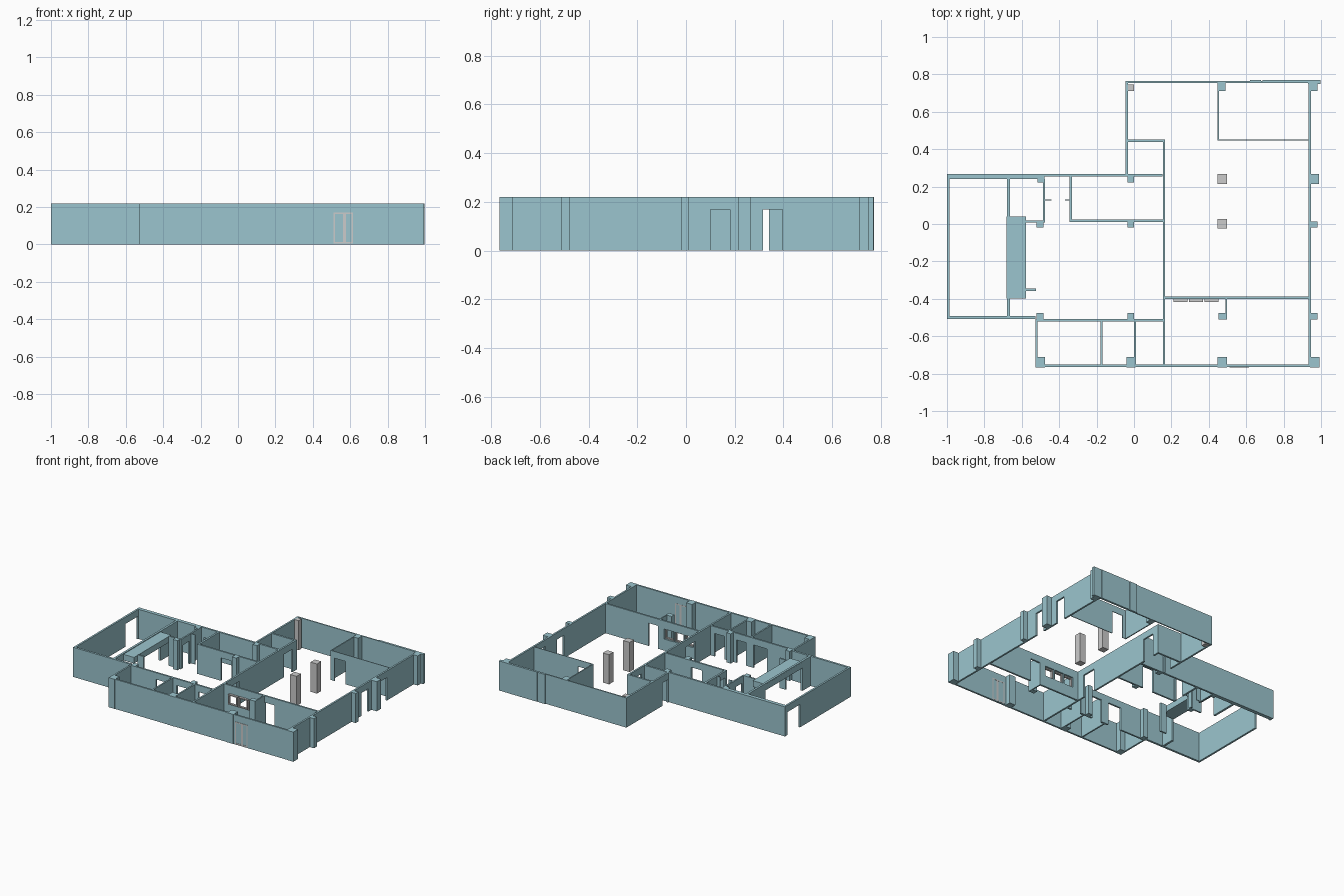
import bpy, bmesh
from mathutils import Matrix, Vector

H = 0.22     # wall height
D = 0.17     # door head height
teal = bpy.data.materials.new("wall_teal")
teal.diffuse_color = (0.33, 0.56, 0.62, 1)


def add_box(bm, x0, x1, y0, y1, z0=0, z1=H):
    c = Vector(((x0 + x1) / 2, (y0 + y1) / 2, (z0 + z1) / 2))
    m = Matrix.Translation(c) @ Matrix.Diagonal((x1 - x0, y1 - y0, z1 - z0, 1))
    bmesh.ops.create_cube(bm, size=1, matrix=m)


def finish(name, bm, mat=teal):
    me = bpy.data.meshes.new(name)
    bm.to_mesh(me)
    bm.free()
    ob = bpy.data.objects.new(name, me)
    bpy.context.collection.objects.link(ob)
    if mat:
        me.materials.append(mat)
    return ob


def boxes(name, items, mat=teal):
    bm = bmesh.new()
    for b in items:
        add_box(bm, *b)
    return finish(name, bm, mat)


def wall(name, axis, a0, a1, c0, c1, openings=()):
    """Wall along an axis, c0..c1 thick; openings are (start, end, sill, head)."""
    bm = bmesh.new()

    def part(a, b, z0, z1):
        if b - a > 1e-4 and z1 - z0 > 1e-4:
            add_box(bm, *((a, b, c0, c1) if axis == 'x' else (c0, c1, a, b)), z0, z1)
    pos = a0
    for s, e, lo, hi in sorted(openings):
        part(pos, s, 0, H)
        part(s, e, 0, lo)
        part(s, e, hi, H)
        pos = e
    part(pos, a1, 0, H)
    return finish(name, bm)


def door(a, b):
    return (a, b, 0, D)


# outer walls of the left wing
wall("left_wall", 'y', -0.508, 0.267, -1.0, -0.986, [door(0.09, 0.235)])
wall("left_back_wall", 'x', -0.986, -0.48, 0.24, 0.267)
wall("left_front_wall", 'x', -0.986, -0.527, -0.508, -0.492)
wall("middle_back_wall", 'x', -0.48, 0.153, 0.253, 0.267)

# outer walls of the front and right wings
wall("front_wall", 'x', -0.527, 0.985, -0.764, -0.751)
wall("front_left_wall", 'y', -0.751, -0.508, -0.527, -0.515)
wall("right_wall", 'y', -0.751, 0.765, 0.934, 0.947,
     [door(0.1, 0.18), door(0.315, 0.395)])
wall("back_wall", 'x', -0.045, 0.94, 0.755, 0.764)
wall("back_left_wall", 'y', 0.267, 0.755, -0.045, -0.032, [door(0.275, 0.34)])

# inner walls
wall("spine_wall", 'y', -0.751, 0.452, 0.154, 0.167,
     [door(-0.33, -0.22), door(0.3, 0.4)])
wall("lobby_wall", 'x', -0.032, 0.154, 0.438, 0.452)
wall("shop_wall", 'y', -0.492, 0.24, -0.68, -0.664, [(-0.395, 0.04, 0, D)])
wall("middle_room_front", 'x', -0.345, 0.154, 0.012, 0.025, [door(-0.15, -0.06)])
wall("middle_room_side", 'y', 0.012, 0.253, -0.345, -0.331, [door(0.035, 0.11)])
wall("small_room_side", 'y', 0.007, 0.24, -0.486, -0.475, [door(0.035, 0.11)])
wall("small_room_front", 'x', -0.577, -0.486, 0.007, 0.018)
wall("entry_stub", 'x', -0.577, -0.525, -0.358, -0.345)
wall("front_rooms_wall", 'x', -0.527, 0.154, -0.52, -0.507,
     [door(-0.31, -0.2), door(-0.14, -0.06), door(0.04, 0.12)])
for i, x in enumerate((-0.18, 0.001)):
    wall(f"front_room_divider_{i}", 'y', -0.751, -0.52, x, x + 0.011)
win_x = [0.21, 0.293, 0.376]
wall("hall_front_wall", 'x', 0.167, 0.934, -0.401, -0.388,
     [(x, x + 0.075, 0.085, 0.16) for x in win_x] + [door(0.5, 0.58)])
wall("hall_front_return", 'y', -0.51, -0.401, 0.489, 0.498)
wall("back_room_side", 'y', 0.447, 0.755, 0.447, 0.455)
wall("back_room_front", 'x', 0.455, 0.934, 0.447, 0.452, [door(0.48, 0.57)])

# deep bulkhead over the wide opening
boxes("bulkhead", [(-0.681, -0.577, -0.397, 0.04, D, 0.215)])

# thin door-side screens and panels outside the back wall
boxes("side_screens", [(-0.475, -0.44, 0.125, 0.13), (-0.37, -0.345, 0.125, 0.13)])
boxes("back_panels", [(0.62, 0.68, 0.764, 0.771), (0.686, 0.93, 0.764, 0.771),
                      (0.93, 0.998, 0.748, 0.77)])

# engaged columns
cols = [(x, x + 0.036, -0.51, -0.475) for x in (-0.52, -0.035, 0.945)]
cols += [(x, x + 0.036, -0.02, 0.013) for x in (-0.52, -0.035, 0.945)]
cols += [(x, x + 0.036, 0.222, 0.255) for x in (-0.515, -0.035)]
cols += [(x, x + 0.05, -0.766, -0.71) for x in (-0.527, -0.041, 0.447, 0.941)]
cols += [(0.452, 0.495, -0.51, -0.475), (0.94, 0.99, 0.215, 0.267),
         (0.943, 0.98, 0.71, 0.755), (0.452, 0.49, 0.71, 0.755)]
boxes("wall_columns", cols)

# free-standing grey columns
boxes("grey_columns", [(0.446, 0.498, 0.215, 0.266), (0.446, 0.498, -0.025, 0.026),
                       (-0.032, 0.001, 0.71, 0.745)], None)


# grey frames: hall windows and front door
def frame(x0, x1, y0, y1, z0, z1, t):
    return [(x0, x0 + t, y0, y1, z0, z1), (x1 - t, x1, y0, y1, z0, z1),
            (x0 + t, x1 - t, y0, y1, z0, z0 + t), (x0 + t, x1 - t, y0, y1, z1 - t, z1)]


boxes("window_frames", [b for x in win_x
                        for b in frame(x, x + 0.075, -0.417, -0.401, 0.085, 0.16, 0.008)], None)
boxes("front_door_frame", frame(0.51, 0.57, -0.766, -0.75, 0.005, D, 0.008)
      + frame(0.57, 0.615, -0.766, -0.75, 0.005, D, 0.008), None)
